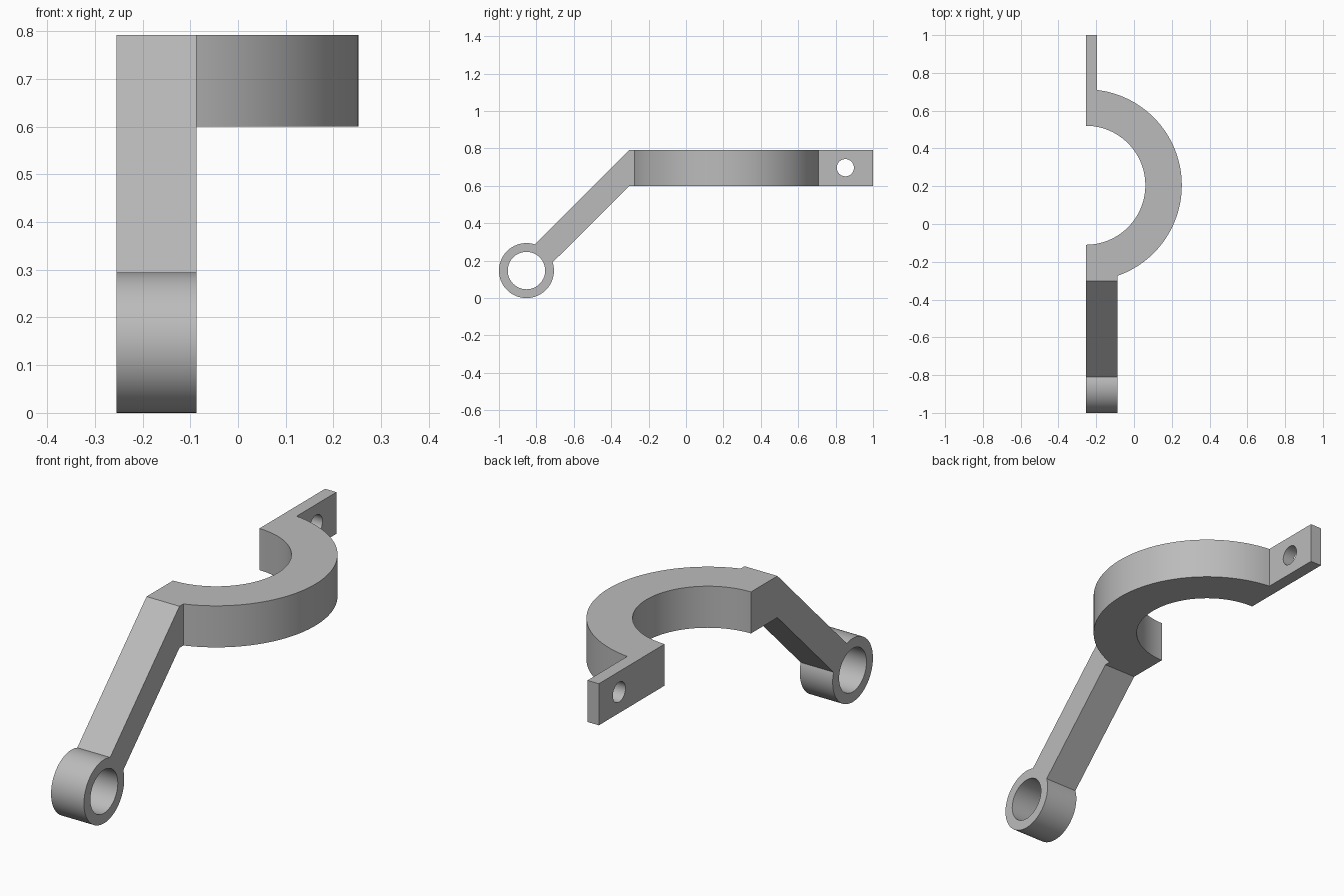
import bpy, bmesh
from math import pi, sin, cos, asin, sqrt, radians
from mathutils import Vector

if "Cube" in bpy.data.objects:
    bpy.data.objects.remove(bpy.data.objects["Cube"])

grey = bpy.data.materials.new("plain_grey")
grey.use_nodes = True
colour = (0.5, 0.5, 0.5, 1)
grey.diffuse_color = colour
grey.node_tree.nodes["Principled BSDF"].inputs["Base Color"].default_value = colour

LEFT, ARM_X, TAB_X = -0.255, -0.087, -0.197   # side plane, arm and tab limits
LOW, HIGH = 0.60, 0.792                       # clamp height range
BEND = -0.303                                 # where the arm turns downward
RING_Y, INNER, OUTER = 0.205, 0.315, 0.508
EYE_Y, EYE_Z, EYE_R, BORE_R = -0.853, 0.147, 0.147, 0.10


def arc(cx, cy, r, start, end, n=72):
    return [(cx + r * cos(start + (end - start) * i / n),
             cy + r * sin(start + (end - start) * i / n)) for i in range(n + 1)]


def prism(name, points, depth):
    """Extrude a closed 3D outline along the depth vector."""
    bm = bmesh.new()
    face = bm.faces.new([bm.verts.new(p) for p in points])
    ext = bmesh.ops.extrude_face_region(bm, geom=[face])
    moved = [v for v in ext["geom"] if isinstance(v, bmesh.types.BMVert)]
    bmesh.ops.translate(bm, verts=moved, vec=Vector(depth))
    bmesh.ops.recalc_face_normals(bm, faces=bm.faces)
    mesh = bpy.data.meshes.new(name)
    bm.to_mesh(mesh)
    bm.free()
    mesh.materials.append(grey)
    obj = bpy.data.objects.new(name, mesh)
    bpy.context.collection.objects.link(obj)
    return obj


def activate(obj):
    bpy.ops.object.select_all(action="DESELECT")
    obj.select_set(True)
    bpy.context.view_layer.objects.active = obj


def drill(obj, y, z, r):
    """Cut a round hole along x, then smooth the curved walls."""
    circle = arc(y, z, r, 0, 2 * pi)[:-1]
    cutter = prism("hole_cutter", [(LEFT - 0.1, a, b) for a, b in circle], (0.4, 0, 0))
    mod = obj.modifiers.new("hole", "BOOLEAN")
    mod.operation, mod.solver, mod.object = "DIFFERENCE", "EXACT", cutter
    activate(obj)
    bpy.ops.object.modifier_apply(modifier=mod.name)
    bpy.data.objects.remove(cutter)
    bpy.ops.object.shade_smooth_by_angle(angle=radians(25))


# Half-ring clamp with its bolt tab and the square root of the arm
start = -asin(sqrt(OUTER**2 - (ARM_X - LEFT)**2) / OUTER)
end = asin(sqrt(OUTER**2 - (TAB_X - LEFT)**2) / OUTER)
plan = [(LEFT, BEND), (ARM_X, BEND)]
plan += arc(LEFT, RING_Y, OUTER, start, end)
plan += [(TAB_X, 1), (LEFT, 1)]
plan += arc(LEFT, RING_Y, INNER, pi / 2, -pi / 2)
clamp = prism("half_ring_clamp", [(x, y, LOW) for x, y in plan], (0, 0, HIGH - LOW))
drill(clamp, 0.852, 0.697, 0.046)

# Sloping arm ending in a round eye
spread = asin((HIGH - LOW) / 2 / sqrt(2) / EYE_R)
side = [(BEND, LOW), (BEND, HIGH)]
side += arc(EYE_Y, EYE_Z, EYE_R, pi / 4 + spread, 9 * pi / 4 - spread)
arm = prism("arm_with_eye", [(LEFT, y, z) for y, z in side], (ARM_X - LEFT, 0, 0))
drill(arm, EYE_Y, EYE_Z, BORE_R)
